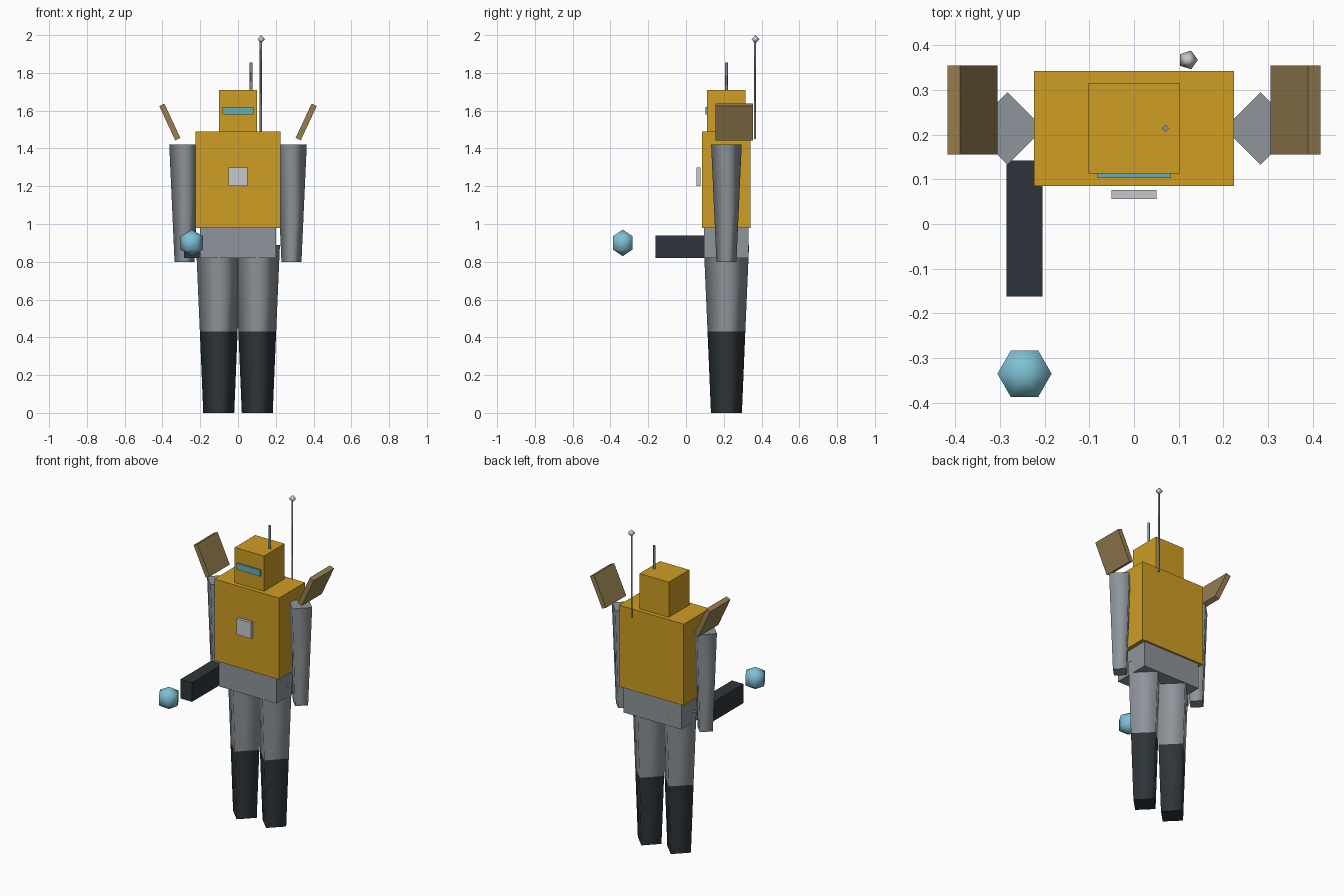
import bpy, bmesh, math
from mathutils import Vector

old = bpy.data.objects.get("Cube")
if old:
    bpy.data.objects.remove(old, do_unlink=True)


def material(name, rgb):
    m = bpy.data.materials.new(name)
    m.use_nodes = True
    m.diffuse_color = (*rgb, 1)
    m.node_tree.nodes["Principled BSDF"].inputs["Base Color"].default_value = (*rgb, 1)
    return m


YELLOW = material("yellow armour", (0.62, 0.34, 0.018))
GREY = material("mid grey", (0.27, 0.30, 0.325))
DARK = material("dark slate", (0.027, 0.036, 0.043))
TAN = material("tan plate", (0.31, 0.215, 0.085))
LIGHT = material("light grey", (0.57, 0.58, 0.61))
VISOR = material("visor cyan", (0.13, 0.43, 0.51))
GLOW = material("orb blue", (0.21, 0.53, 0.66))


def finish(name, bm, mat):
    bmesh.ops.recalc_face_normals(bm, faces=bm.faces)
    me = bpy.data.meshes.new(name)
    bm.to_mesh(me)
    bm.free()
    me.materials.append(mat)
    ob = bpy.data.objects.new(name, me)
    bpy.context.scene.collection.objects.link(ob)
    return ob


def box(name, mat, center, size, tilt=0):
    bm = bmesh.new()
    bmesh.ops.create_cube(bm, size=1)
    bmesh.ops.scale(bm, vec=size, verts=bm.verts)
    ob = finish(name, bm, mat)
    ob.location = center
    ob.rotation_euler.y = tilt
    return ob


def lathe(name, mat, center, profile, sides):
    """Smooth-sided solid of (radius, height) rings with flat end caps."""
    bm = bmesh.new()
    rings = []
    for r, z in profile:
        angles = [math.tau * i / sides for i in range(sides)]
        rings.append([bm.verts.new((r * math.cos(a), r * math.sin(a), z)) for a in angles])
    for low, high in zip(rings, rings[1:]):
        for i in range(sides):
            j = (i + 1) % sides
            bm.faces.new((low[i], low[j], high[j], high[i])).smooth = True
    for ring, (r, z) in ((rings[0], profile[0]), (rings[-1], profile[-1])):
        if r > 0:
            bm.faces.new(ring)
    bmesh.ops.remove_doubles(bm, verts=bm.verts, dist=0.0001)
    ob = finish(name, bm, mat)
    ob.location = center
    return ob


def ball(name, mat, center, radius, sides, rings):
    steps = [math.pi * k / rings for k in range(rings + 1)]
    profile = [(radius * math.sin(t) if 0 < k < rings else 0, -radius * math.cos(t))
               for k, t in enumerate(steps)]
    return lathe(name, mat, center, profile, sides)


Y = 0.214  # depth of the body's centre line

# Torso and head
box("torso", YELLOW, (0, Y, 1.235), (0.448, 0.257, 0.51))
box("pelvis", GREY, (0, Y, 0.9), (0.4, 0.236, 0.16))
box("head", YELLOW, (0, Y, 1.6), (0.203, 0.203, 0.22))
box("visor", VISOR, (0, 0.113, 1.6), (0.163, 0.02, 0.04))
box("chest_plate", LIGHT, (0, 0.066, 1.25), (0.1, 0.02, 0.1))

# Limbs and tilted shoulder plates
for side, s in (("left", 1), ("right", -1)):
    lathe(side + "_boot", DARK, (s * 0.102, Y, 0), [(0.082, 0), (0.1, 0.43)], 4)
    lathe(side + "_leg", GREY, (s * 0.102, Y, 0), [(0.1, 0.43), (0.12, 0.89)], 4)
    lathe(side + "_arm", GREY, (s * 0.283, Y, 0), [(0.053, 0.8), (0.081, 1.42)], 4)
    box(side + "_shoulder_plate", TAN, (s * 0.361, 0.255, 1.54),
        (0.03, 0.2, 0.2), s * math.radians(25))

# Arm-mounted emitter and its floating orb
box("emitter", DARK, (-0.245, -0.01, 0.88), (0.08, 0.304, 0.12))
ball("orb", GLOW, (-0.245, -0.335, 0.9), 0.07, 6, 3)

# Antennas
lathe("head_antenna", GREY, (0.07, Y, 0), [(0.008, 1.7), (0.008, 1.855)], 4)
lathe("back_antenna", GREY, (0.121, 0.365, 0), [(0.006, 1.45), (0.006, 1.975)], 4)
ball("antenna_tip", LIGHT, (0.121, 0.367, 1.978), 0.022, 5, 2)
